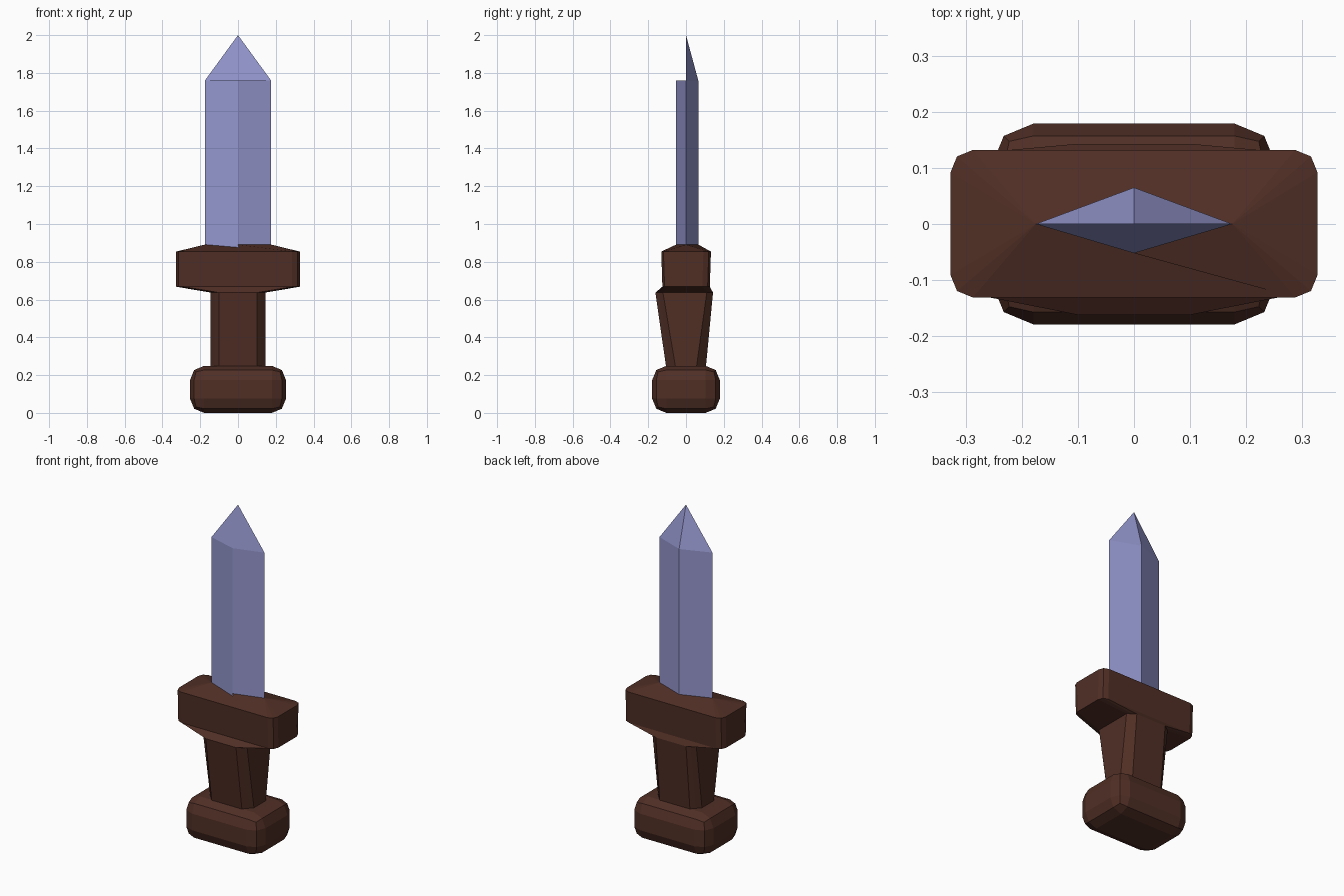
import bpy, bmesh

cube = bpy.data.objects.get("Cube")
if cube:
    bpy.data.objects.remove(cube)


def material(name, rgb):
    mat = bpy.data.materials.new(name)
    mat.use_nodes = True
    color = (*rgb, 1)
    mat.diffuse_color = color
    mat.node_tree.nodes["Principled BSDF"].inputs["Base Color"].default_value = color
    return mat


steel = material("periwinkle_steel", (0.295, 0.305, 0.61))
wood = material("dark_wood", (0.08, 0.028, 0.0185))


def finish(name, bm, mat):
    bmesh.ops.recalc_face_normals(bm, faces=bm.faces)
    mesh = bpy.data.meshes.new(name)
    bm.to_mesh(mesh)
    bm.free()
    mesh.materials.append(mat)
    obj = bpy.data.objects.new(name, mesh)
    bpy.context.collection.objects.link(obj)
    return obj


def ring(bm, z, hx, front, back, cut_x, cut_f, cut_b, k):
    """Rectangle with cut corners, three points each; k = 0.5 straight, 0.29 round."""
    verts = []
    for sx, y, cy, flip in ((1, back, cut_b, False), (-1, back, cut_b, True),
                            (-1, front, -cut_f, False), (1, front, -cut_f, True)):
        corner = [(sx * hx, y - cy), (sx * (hx - k * cut_x), y - k * cy),
                  (sx * (hx - cut_x), y)]
        if flip:
            corner.reverse()
        verts += [bm.verts.new((px, py, z)) for px, py in corner]
    return verts


def bridge(bm, a, b):
    n = len(a)
    for i in range(n):
        j = (i + 1) % n
        bm.faces.new((a[i], a[j], b[j], b[i]))


def diamond(bm, z):
    """Right, back, left and front points of the blade section."""
    return [bm.verts.new((x, y, z)) for x, y in
            ((0.175, 0), (0, 0.065), (-0.175, 0), (0, -0.052))]


# Pommel: rounded block
bm = bmesh.new()
bmesh.ops.create_cube(bm, size=1)
for v in bm.verts:
    v.co.x *= 0.508
    v.co.y *= 0.358
    v.co.z = v.co.z * 0.249 + 0.1245
bmesh.ops.bevel(bm, geom=bm.edges[:], offset=0.075, segments=2,
                profile=0.5, affect='EDGES')
finish("pommel", bm, wood)

# Handle: eight-sided grip, deeper toward the guard
bm = bmesh.new()
low = ring(bm, 0.24, 0.145, -0.105, 0.105, 0.045, 0.05, 0.05, 0.5)
high = ring(bm, 0.637, 0.145, -0.162, 0.143, 0.045, 0.04, 0.033, 0.5)
bridge(bm, low, high)
bm.faces.new(low)
bm.faces.new(high)
finish("handle", bm, wood)

# Guard: block with rounded corners, flared underside and hipped top
bm = bmesh.new()
under = ring(bm, 0.637, 0.145, -0.162, 0.143, 0.045, 0.04, 0.033, 0.5)
lower = ring(bm, 0.668, 0.327, -0.125, 0.126, 0.04, 0.04, 0.04, 0.29)
upper = ring(bm, 0.854, 0.327, -0.131, 0.132, 0.04, 0.04, 0.04, 0.29)
bridge(bm, under, lower)
bridge(bm, lower, upper)
bm.faces.new(under)
right, rear, left, fore = top = diamond(bm, 0.891)
for point, start in ((right, -3), (left, 3)):
    for i in range(start, start + 5):
        bm.faces.new((upper[i], upper[i + 1], point))
bm.faces.new((upper[2], upper[3], left, rear, right))
bm.faces.new((upper[8], upper[9], right, fore, left))
bm.faces.new(top)
finish("guard", bm, wood)

# Blade: diamond section, tip sloped at the back and upright at the front
bm = bmesh.new()
base = diamond(bm, 0.87)
shoulder = diamond(bm, 1.76)
bridge(bm, base, shoulder)
bm.faces.new(base)
right, rear, left, fore = shoulder
tip = bm.verts.new((0, 0, 2))
bm.faces.new((right, rear, tip))
bm.faces.new((rear, left, tip))
bm.faces.new((left, fore, right, tip))
finish("blade", bm, steel)
